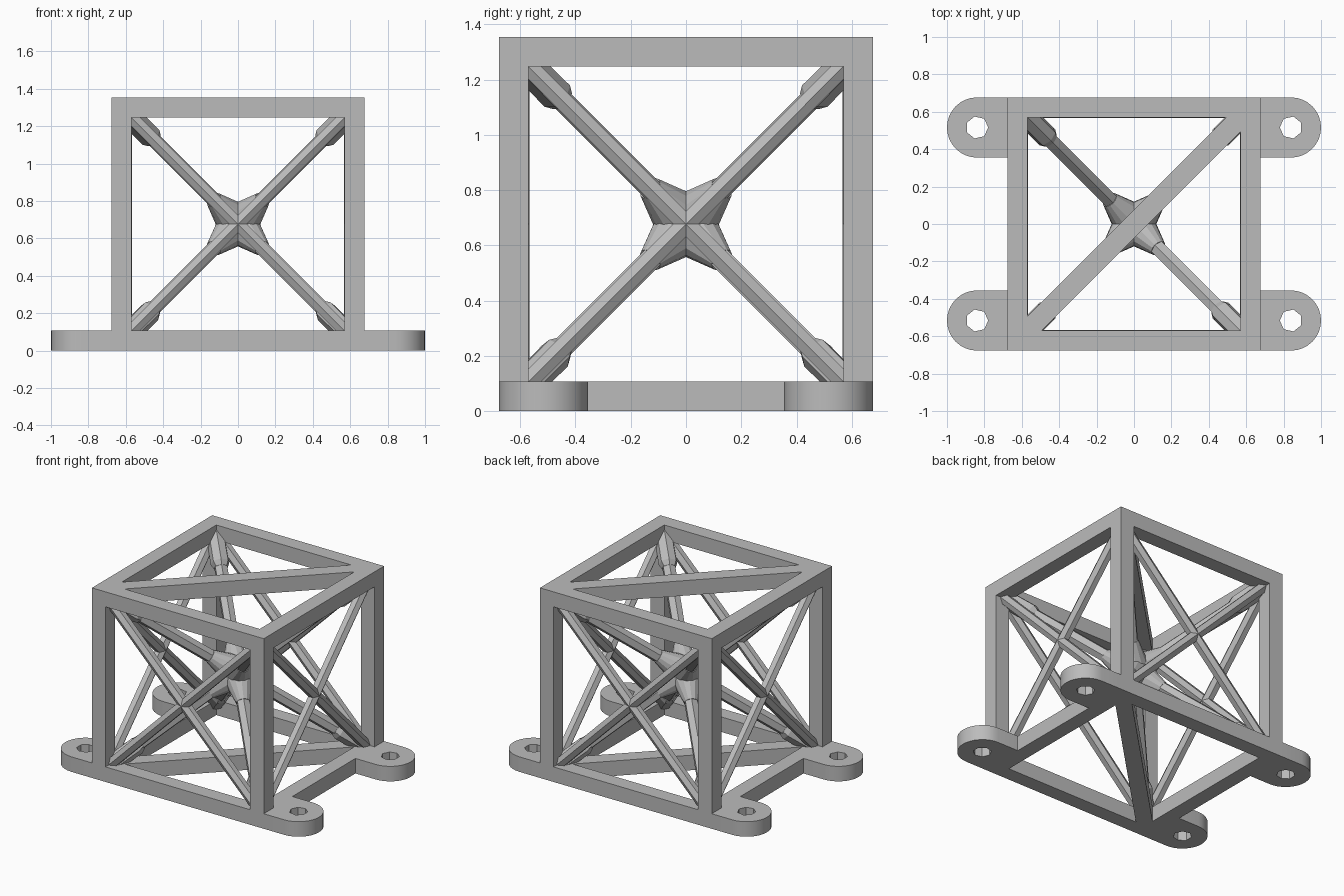
import bpy, bmesh, math
from mathutils import Matrix, Vector
from itertools import product

cube = bpy.data.objects.get("Cube")
if cube:
    bpy.data.objects.remove(cube, do_unlink=True)

HALF = 0.677          # half size of the frame
BAR = 0.107           # thickness of the frame bars
MID = HALF - BAR / 2  # bar centre line
INNER = HALF - BAR
CENTRE = Vector((0, 0, HALF))
SIGNS = (-1, 1)

grey = bpy.data.materials.new("plain_grey")
grey.use_nodes = True
colour = (0.5, 0.5, 0.5, 1)
grey.diffuse_color = colour
grey.node_tree.nodes["Principled BSDF"].inputs["Base Color"].default_value = colour


def finish(name, mesh):
    mesh.materials.clear()
    mesh.materials.append(grey)
    obj = bpy.data.objects.new(name, mesh)
    bpy.context.collection.objects.link(obj)
    return obj


def from_bmesh(name, bm):
    mesh = bpy.data.meshes.new(name)
    bm.to_mesh(mesh)
    bm.free()
    return finish(name, mesh)


def add_box(bm, centre, size, turn=0):
    matrix = (Matrix.Translation(centre) @ Matrix.Rotation(turn, 4, "Z")
              @ Matrix.Diagonal((*size, 1)))
    bmesh.ops.create_cube(bm, size=1, matrix=matrix)


def add_rod(bm, start, end, r1, r2, sides, out):
    """Prism or cone between two points with one ridge facing out."""
    axis = (end - start).normalized()
    out = (out - axis * out.dot(axis)).normalized()
    turn = Matrix((out.cross(axis), out, axis)).transposed().to_4x4()
    matrix = Matrix.Translation((start + end) / 2) @ turn
    bmesh.ops.create_cone(bm, cap_ends=True, segments=sides, radius1=r1,
                          radius2=r2, depth=(end - start).length, matrix=matrix)


# Square outer frame: posts, then beams between them
bm = bmesh.new()
for a, b in product(SIGNS, SIGNS):
    add_box(bm, CENTRE + Vector((a * MID, b * MID, 0)), (BAR, BAR, 2 * HALF))
    add_box(bm, CENTRE + Vector((0, a * MID, b * MID)), (2 * INNER, BAR, BAR))
    add_box(bm, CENTRE + Vector((a * MID, 0, b * MID)), (BAR, 2 * INNER, BAR))
from_bmesh("cube_frame", bm)

# Flat diagonal braces on the top and bottom
for name, side in (("bottom_brace", -1), ("top_brace", 1)):
    bm = bmesh.new()
    add_box(bm, CENTRE + Vector((0, 0, side * MID)),
            (2 * math.sqrt(2) * 0.6, BAR, BAR), math.pi / 4)
    from_bmesh(name, bm)

# Thin crossed rods on the four upright faces
for i, name in enumerate(("front", "left", "back", "right")):
    bm = bmesh.new()
    spin = Matrix.Rotation(i * math.pi / 2, 3, "Z")
    for s in SIGNS:
        ends = [CENTRE + spin @ Vector((s * k * 0.61, -0.605, k * 0.61)) for k in SIGNS]
        add_rod(bm, *ends, 0.038, 0.038, 6, spin @ Vector((0, -1, 0)))
    from_bmesh(name + "_cross_rods", bm)

# Space diagonals: rod, flared hub cone and corner sleeve
rods, hub, sleeves = bmesh.new(), bmesh.new(), bmesh.new()
up = Vector((0, 0, 1))
for corner in product(SIGNS, SIGNS, SIGNS):
    d = Vector(corner)
    add_rod(rods, CENTRE, CENTRE + d * 0.6, 0.045, 0.045, 6, up)
    add_rod(hub, CENTRE, CENTRE + d * 0.13, 0.115, 0.045, 13, up)
    add_rod(sleeves, CENTRE + d * 0.47, CENTRE + d * 0.61, 0.062, 0.06, 7, up)
    add_rod(sleeves, CENTRE + d * 0.45, CENTRE + d * 0.47, 0.046, 0.062, 7, up)
from_bmesh("inner_diagonal_rods", rods)
from_bmesh("centre_hub", hub)
from_bmesh("corner_sleeves", sleeves)


# Rounded mounting tabs with a screw hole
def add_outline(curve, points):
    spline = curve.splines.new("POLY")
    spline.points.add(len(points) - 1)
    for p, (x, y) in zip(spline.points, points):
        p.co = (x, y, 0, 1)
    spline.use_cyclic_u = True


def circle(radius, start, step, count):
    return [(radius * math.cos(start + i * step), radius * math.sin(start + i * step))
            for i in range(count)]


RADIUS = 0.161
TAB_X = 1 - RADIUS
TAB_Y = HALF - RADIUS
for sx, sy in product(SIGNS, SIGNS):
    name = f"{'back' if sy > 0 else 'front'}_{'left' if sx > 0 else 'right'}_tab"
    curve = bpy.data.curves.new(name, "CURVE")
    curve.dimensions = "2D"
    curve.fill_mode = "BOTH"
    curve.extrude = BAR / 2
    back = HALF - TAB_X
    add_outline(curve, [(back, -RADIUS)] + circle(RADIUS, -math.pi / 2, math.pi / 16, 17)
                + [(back, RADIUS)])
    add_outline(curve, circle(0.06, math.pi, math.tau / 7, 7))
    helper = bpy.data.objects.new(name + "_outline", curve)
    bpy.context.collection.objects.link(helper)
    bpy.context.view_layer.update()
    depsgraph = bpy.context.evaluated_depsgraph_get()
    mesh = bpy.data.meshes.new_from_object(helper.evaluated_get(depsgraph))
    bpy.data.objects.remove(helper, do_unlink=True)
    bm = bmesh.new()
    bm.from_mesh(mesh)
    bmesh.ops.remove_doubles(bm, verts=bm.verts, dist=0.0001)
    bmesh.ops.recalc_face_normals(bm, faces=bm.faces)
    for face in bm.faces:
        face.smooth = False
    bm.to_mesh(mesh)
    bm.free()
    tab = finish(name, mesh)
    tab.location = (sx * TAB_X, sy * TAB_Y, BAR / 2)
    tab.rotation_euler.z = 0 if sx > 0 else math.pi
    bpy.ops.object.select_all(action="DESELECT")
    tab.select_set(True)
    bpy.context.view_layer.objects.active = tab
    bpy.ops.object.shade_smooth_by_angle(angle=math.radians(25))
